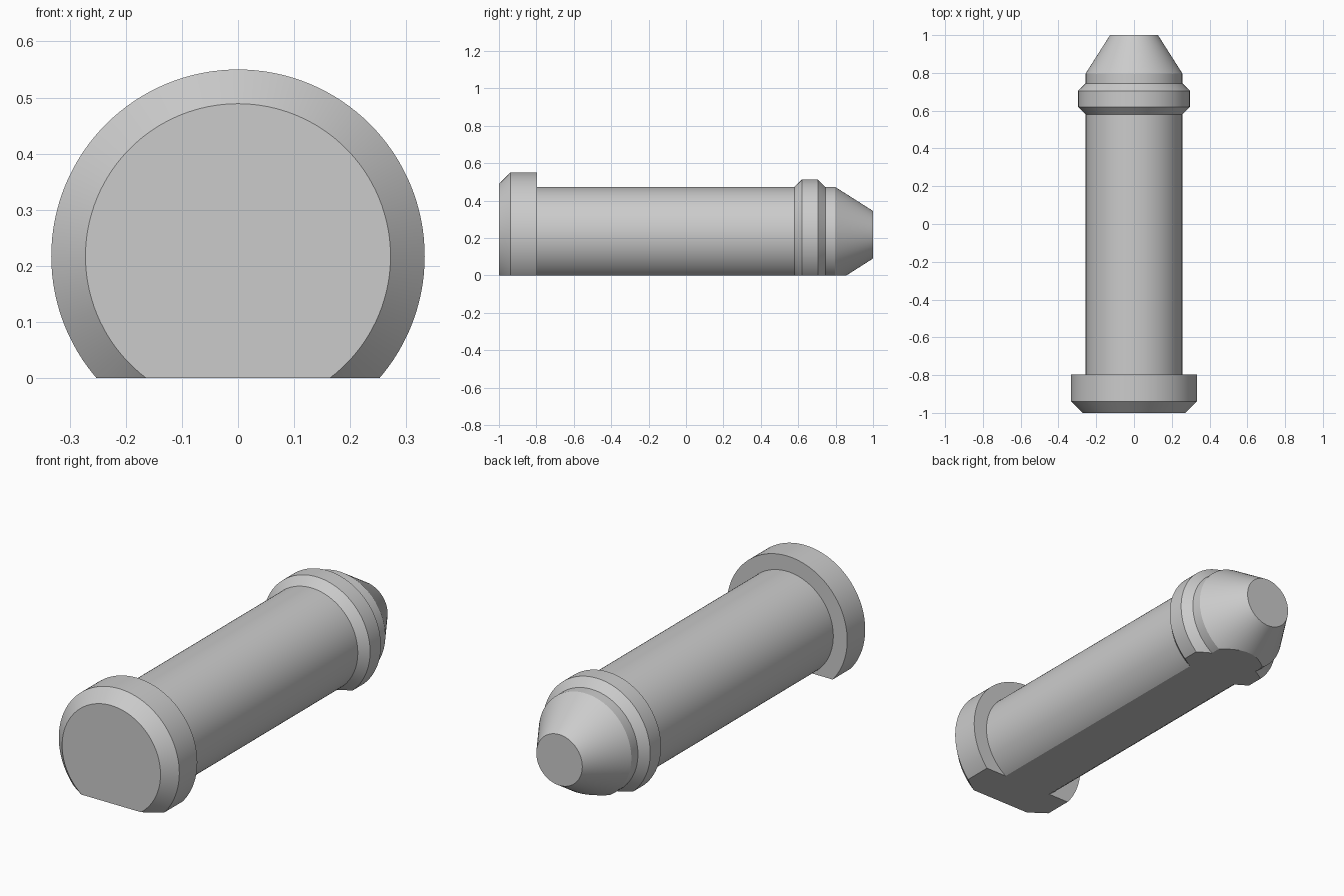
import bpy, bmesh, math
from mathutils import Vector

default_cube = bpy.data.objects.get("Cube")
if default_cube:
    bpy.data.objects.remove(default_cube, do_unlink=True)

AXIS_Z = 0.217    # height of the pin's axis above its flat underside
SEGMENTS = 128

# Half profile as (position along y, radius)
head = [(-1.0, 0.0), (-1.0, 0.272), (-0.939, 0.333), (-0.797, 0.333)]
shaft = [(-0.797, 0.256), (0.58, 0.256)]
collar = [(0.62, 0.296), (0.705, 0.296), (0.745, 0.256)]
tip = [(0.797, 0.256), (1.0, 0.127), (1.0, 0.0)]

# Single material
grey = bpy.data.materials.new("plain grey")
grey.use_nodes = True
grey.diffuse_color = (0.6, 0.6, 0.6, 1)
grey.node_tree.nodes["Principled BSDF"].inputs["Base Color"].default_value = (0.6, 0.6, 0.6, 1)

# Lathe the profile around the y axis
bm = bmesh.new()
verts = [bm.verts.new((0, y, AXIS_Z + r)) for y, r in head + shaft + collar + tip]
edges = [bm.edges.new(pair) for pair in zip(verts, verts[1:])]
bmesh.ops.spin(bm, geom=verts + edges, cent=(0, 0, AXIS_Z), axis=(0, 1, 0),
               angle=math.tau, steps=SEGMENTS, use_duplicate=False)
bmesh.ops.remove_doubles(bm, verts=bm.verts, dist=1e-4)

# Slice off the underside and close it with a flat face
cut = bmesh.ops.bisect_plane(bm, geom=bm.verts[:] + bm.edges[:] + bm.faces[:],
                             plane_co=Vector((0, 0, 0)), plane_no=Vector((0, 0, 1)),
                             clear_inner=True)
rim = [e for e in cut["geom_cut"] if isinstance(e, bmesh.types.BMEdge)]
bmesh.ops.contextual_create(bm, geom=rim)

# Merge each end's fan of triangles into one flat face
bmesh.ops.dissolve_limit(bm, angle_limit=math.radians(0.5),
                         verts=bm.verts, edges=bm.edges)
bmesh.ops.recalc_face_normals(bm, faces=bm.faces)

mesh = bpy.data.meshes.new("flat_bottom_pin")
bm.to_mesh(mesh)
bm.free()
mesh.materials.append(grey)
pin = bpy.data.objects.new("flat_bottom_pin", mesh)
bpy.context.collection.objects.link(pin)

# Round surfaces smooth, profile corners sharp
bpy.ops.object.select_all(action="DESELECT")
pin.select_set(True)
bpy.context.view_layer.objects.active = pin
bpy.ops.object.shade_smooth_by_angle(angle=math.radians(25))
